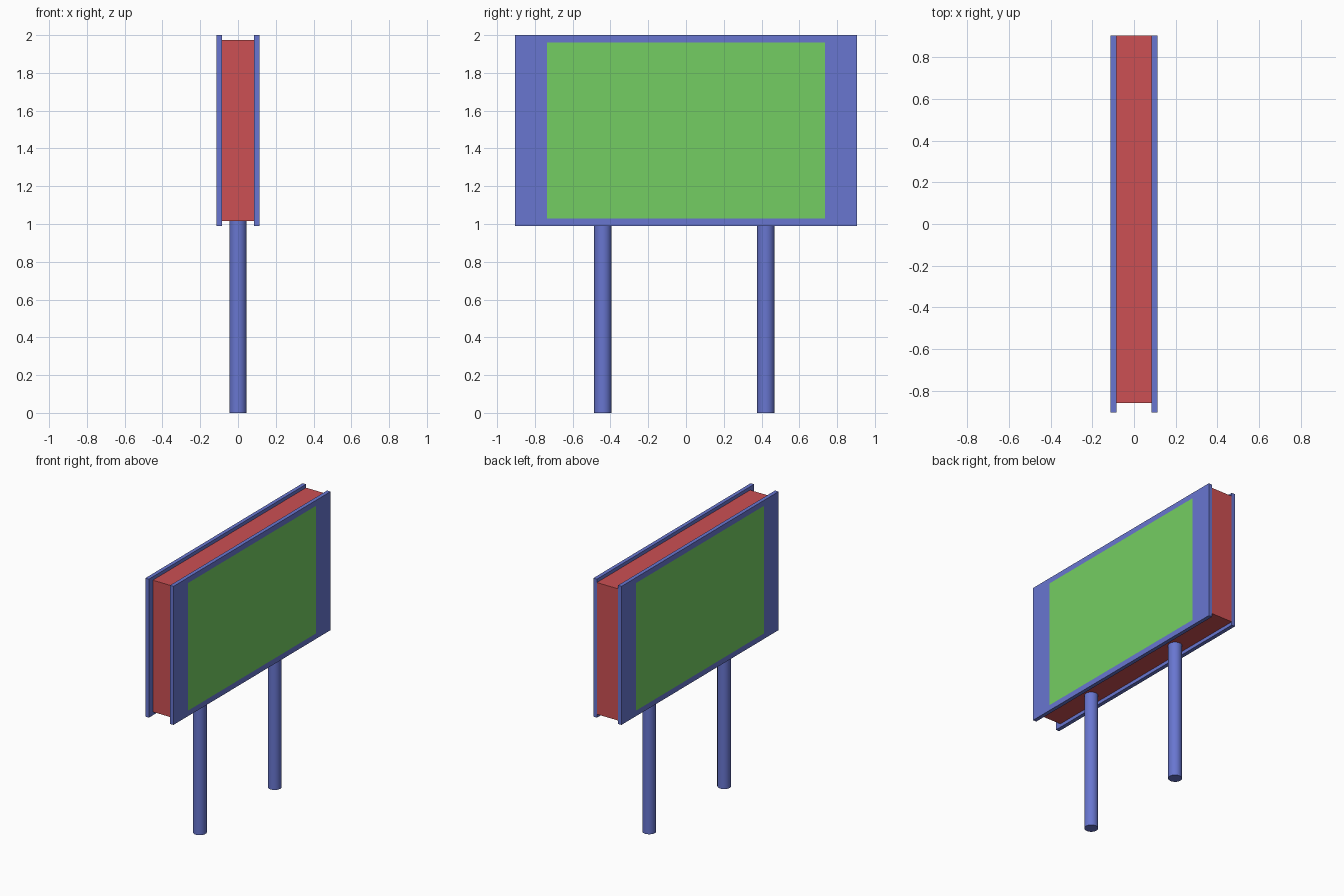
import bpy, bmesh
from mathutils import Matrix, Vector

default = bpy.data.objects.get("Cube")
if default:
    bpy.data.objects.remove(default)


def srgb(r, g, b):
    def lin(c):
        c /= 255
        return c / 12.92 if c < 0.04 else ((c + 0.055) / 1.055) ** 2.4
    return (lin(r), lin(g), lin(b), 1)


def material(name, color):
    mat = bpy.data.materials.new(name)
    mat.diffuse_color = color
    mat.use_nodes = True
    mat.node_tree.nodes["Principled BSDF"].inputs["Base Color"].default_value = color
    return mat


blue = material("frame blue", srgb(104, 118, 208))
green = material("screen green", srgb(116, 206, 98))
red = material("core red", srgb(204, 80, 83))


def finish(name, bm, *mats):
    mesh = bpy.data.meshes.new(name)
    bm.to_mesh(mesh)
    bm.free()
    for mat in mats:
        mesh.materials.append(mat)
    obj = bpy.data.objects.new(name, mesh)
    bpy.context.collection.objects.link(obj)
    return obj


def box(lo, hi):
    lo, hi = Vector(lo), Vector(hi)
    bm = bmesh.new()
    bmesh.ops.create_cube(bm, size=1, matrix=Matrix.Translation((lo + hi) / 2)
                          @ Matrix.Diagonal((*(hi - lo), 1)))
    return bm


# Core between the two boards, shorter at the front end
finish("core", box((-0.085, -0.86, 1.015), (0.085, 0.905, 1.975)), red)

# Boards with a screen cut into each outer face
half_screen, screen_low, screen_high = 0.735, 1.03, 1.96
for side, name in ((1, "left_board"), (-1, "right_board")):
    x0, x1 = sorted((side * 0.085, side * 0.113))
    bm = box((x0, -0.905, 0.99), (x1, 0.905, 2))
    for co, no in (((0, -half_screen, 0), (0, 1, 0)), ((0, half_screen, 0), (0, 1, 0)),
                   ((0, 0, screen_low), (0, 0, 1)), ((0, 0, screen_high), (0, 0, 1))):
        bmesh.ops.bisect_plane(bm, geom=bm.verts[:] + bm.edges[:] + bm.faces[:],
                               plane_co=co, plane_no=no)
    bm.normal_update()
    for f in bm.faces:
        c = f.calc_center_median()
        if f.normal.x * side > 0.9 and abs(c.y) < half_screen and screen_low < c.z < screen_high:
            f.material_index = 1
    finish(name, bm, blue, green)

# Round posts
radius, height = 0.046, 1.02
for y, name in ((-0.44, "front_post"), (0.423, "back_post")):
    bm = bmesh.new()
    bmesh.ops.create_cone(bm, cap_ends=True, segments=32, radius1=radius, radius2=radius,
                          depth=height, matrix=Matrix.Translation((0, y, height / 2)))
    post = finish(name, bm, blue)
    bpy.ops.object.select_all(action="DESELECT")
    post.select_set(True)
    bpy.context.view_layer.objects.active = post
    bpy.ops.object.shade_smooth_by_angle()
